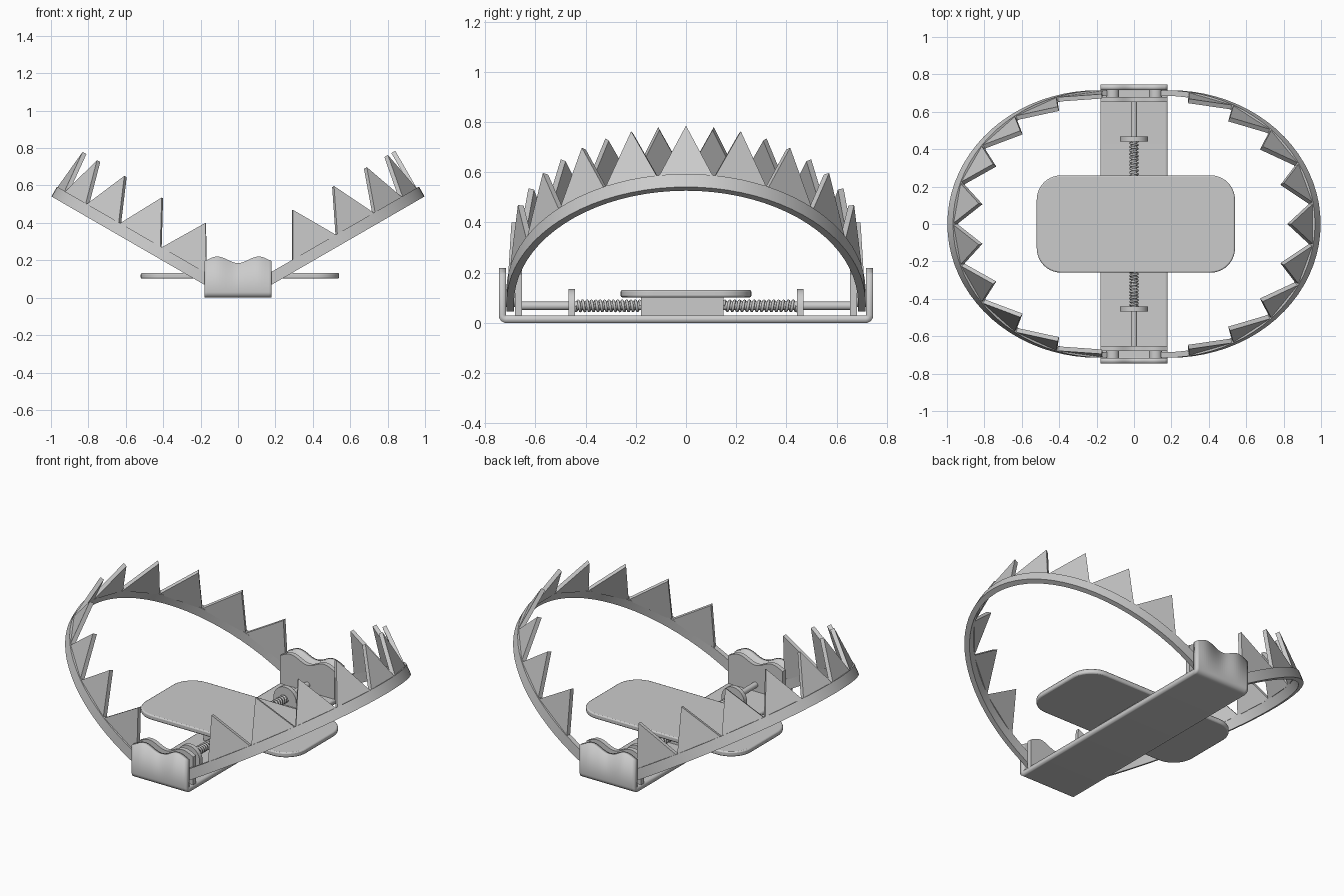
import bpy, bmesh
from math import sin, cos, pi, radians
from mathutils import Vector

if "Cube" in bpy.data.objects:
    bpy.data.objects.remove(bpy.data.objects["Cube"])

C, S = cos(radians(30)), sin(radians(30))
A, B = 0.912, 0.70            # jaw half-ellipse radii in its tilted plane


def finish(name, bm, angle=35):
    bmesh.ops.recalc_face_normals(bm, faces=bm.faces)
    me = bpy.data.meshes.new(name)
    bm.to_mesh(me)
    bm.free()
    ob = bpy.data.objects.new(name, me)
    bpy.context.collection.objects.link(ob)
    bpy.ops.object.select_all(action='DESELECT')
    ob.select_set(True)
    bpy.context.view_layer.objects.active = ob
    bpy.ops.object.shade_smooth_by_angle(angle=radians(angle))
    return ob


def prism(bm, pts, offset):
    """Extrude a closed 3D outline by an offset vector."""
    f = bm.faces.new([bm.verts.new(p) for p in pts])
    r = bmesh.ops.extrude_face_region(bm, geom=[f])
    bmesh.ops.translate(bm, vec=offset, verts=[v for v in r['geom'] if isinstance(v, bmesh.types.BMVert)])


def rod(name, x, z, y0, y1, r, n=20):
    bm = bmesh.new()
    prism(bm, [(x + r * cos(2 * pi * i / n), y0, z + r * sin(2 * pi * i / n)) for i in range(n)],
          Vector((0, y1 - y0, 0)))
    return finish(name, bm)


def hump(x):
    return 0.2025 - 0.0175 * cos(pi * x / 0.11)


XS = [-0.18 + 0.36 * i / 24 for i in range(25)]

# Base: bent strip with double-humped upright ends
R, Y = 0.03, 0.745
half = [(Y, None)] + [(Y - R + R * cos(a), R - R * sin(a)) for a in [pi / 2 * i / 6 for i in range(7)]]
path = half + [(-y, z) for y, z in reversed(half)]
bm = bmesh.new()
rows = [[bm.verts.new((x, y, hump(x) if z is None else z)) for x in XS] for y, z in path]
for a, b in zip(rows, rows[1:]):
    for i in range(24):
        bm.faces.new((a[i], a[i + 1], b[i + 1], b[i]))
base = finish("base_strip", bm)
# make normals face outward (down), so the thickness goes inside
mid = min(base.data.polygons, key=lambda p: p.center.z)
if mid.normal.z > 0:
    base.data.flip_normals()
sol = base.modifiers.new("thickness", 'SOLIDIFY')
sol.thickness, sol.offset = 0.029, -1

# Parts at both ends
for s, end in ((-1, "front"), (1, "back")):
    # Inner hinge plate
    bm = bmesh.new()
    prism(bm, [(x, s * 0.653, hump(x)) for x in XS] + [(0.18, s * 0.653, 0.025), (-0.18, s * 0.653, 0.025)],
          Vector((0, s * 0.027, 0)))
    finish(end + "_inner_plate", bm)
    # Round-topped spring stop
    bm = bmesh.new()
    arc = [(0.075 * cos(pi * i / 16), s * 0.442, 0.06 + 0.075 * sin(pi * i / 16)) for i in range(17)]
    prism(bm, arc + [(-0.075, s * 0.442, 0.02), (0.075, s * 0.442, 0.02)], Vector((0, s * 0.026, 0)))
    finish(end + "_spring_stop", bm)
    # Guide rod and hinge pins
    rod(end + "_guide_rod", 0, 0.068, s * 0.12, s * 0.66, 0.017)
    for side in (-1, 1):
        rod(end + "_hinge_pin", side * 0.115, 0.098, s * 0.67, s * 0.73, 0.035)
    # Coil spring
    y0 = 0.18 if s < 0 else 0.15
    turns, step = 15, 14
    cu = bpy.data.curves.new(end + "_spring", 'CURVE')
    cu.dimensions = '3D'
    cu.bevel_depth, cu.bevel_resolution = 0.006, 1
    n = turns * step + 1
    sp = cu.splines.new('POLY')
    sp.points.add(n - 1)
    for i, p in enumerate(sp.points):
        a = 2 * pi * i / step
        p.co = (0.02 * cos(a), s * (y0 + (0.442 - y0) * i / (n - 1)), 0.068 + 0.02 * sin(a), 1)
    bpy.context.collection.objects.link(bpy.data.objects.new(end + "_spring", cu))

# Trigger block under the pan
bpy.ops.mesh.primitive_cube_add(size=1, location=(0, -0.015, 0.065))
block = bpy.context.object
block.name = "trigger_block"
block.scale = (0.2, 0.33, 0.08)

# Pan: rounded rectangle with softened rim
bm = bmesh.new()
outline = []
for k, (sx, sy) in enumerate(((1, 1), (-1, 1), (-1, -1), (1, -1))):
    for i in range(11):
        a = pi / 2 * (k + i / 10)
        outline.append((0.01 + sx * 0.40 + 0.13 * cos(a), sy * 0.13 + 0.13 * sin(a), 0.102))
prism(bm, outline, Vector((0, 0, 0.03)))
pan = finish("trigger_pan", bm)
bv = pan.modifiers.new("rim", 'BEVEL')
bv.width, bv.segments, bv.limit_method, bv.angle_limit = 0.007, 2, 'ANGLE', radians(50)


# Jaws: half-ellipse bars tilted 30 degrees, with contiguous teeth
def place(side, u, y, v):
    return Vector((side * (0.18 + u * C - v * S), y, 0.104 + u * S + v * C))


for side, label, count in ((1, "right", 9), (-1, "left", 10)):
    stations = [(-0.065, -B, 0, -1)]
    for i in range(41):
        t = radians(-90 + 180 * i / 40)
        nrm = Vector((cos(t) / A, sin(t) / B)).normalized()
        stations.append((A * cos(t), B * sin(t), nrm.x, nrm.y))
    stations.append((-0.065, B, 0, 1))
    bm = bmesh.new()
    rings = [[bm.verts.new(place(side, u + d * nu, y + d * ny, v))
              for d, v in ((-0.015, -0.03), (0.015, -0.03), (0.015, 0.03), (-0.015, 0.03))]
             for u, y, nu, ny in stations]
    for a, b in zip(rings, rings[1:]):
        for i in range(4):
            j = (i + 1) % 4
            bm.faces.new((a[i], a[j], b[j], b[i]))
    bm.faces.new(rings[0])
    bm.faces.new(rings[-1])
    finish(label + "_jaw", bm)

    bm = bmesh.new()
    for k in range(count):
        t = radians(18 * (k - (count - 1) / 2))
        p, q = [Vector((A * cos(t + e), B * sin(t + e))) for e in (-pi / 20, pi / 20)]
        m = (p + q) / 2
        d = q - p
        n = Vector((d.y, -d.x)).normalized() * 0.012
        tri = [place(side, w.x - n.x, w.y - n.y, v) for w, v in ((p, 0.024), (q, 0.024), (m, 0.26))]
        prism(bm, tri, place(side, 2 * n.x, 2 * n.y, 0) - place(side, 0, 0, 0))
    finish(label + "_teeth", bm, 20)
